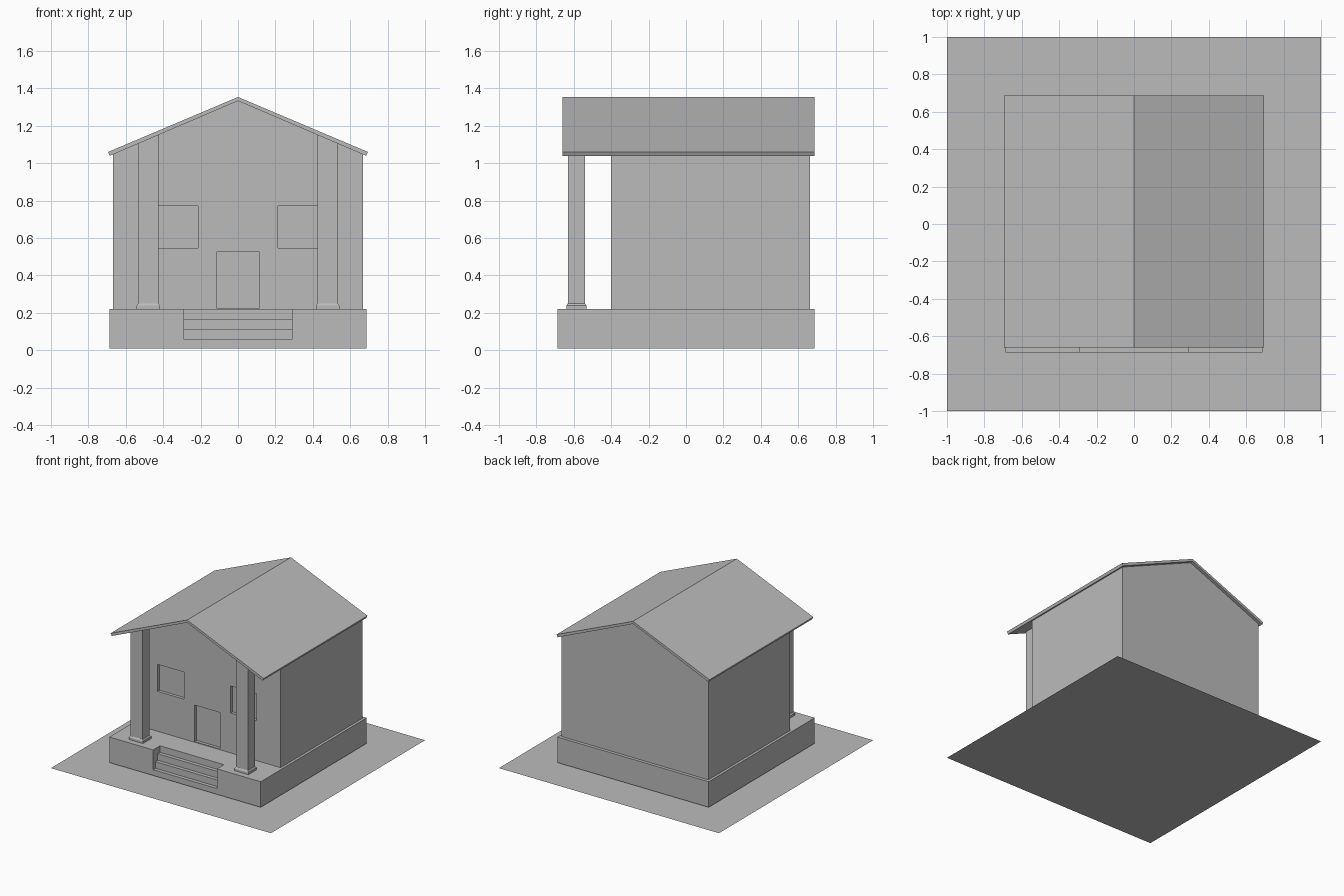
import bpy
import bmesh

default = bpy.data.objects.get("Cube")
if default:
    bpy.data.objects.remove(default, do_unlink=True)

GREY = (0.5, 0.5, 0.5, 1)
plaster = bpy.data.materials.new("plain_grey")
plaster.diffuse_color = GREY
plaster.use_nodes = True
plaster.node_tree.nodes["Principled BSDF"].inputs["Base Color"].default_value = GREY


def add_object(name, bm):
    bmesh.ops.recalc_face_normals(bm, faces=bm.faces)
    mesh = bpy.data.meshes.new(name)
    bm.to_mesh(mesh)
    bm.free()
    mesh.materials.append(plaster)
    obj = bpy.data.objects.new(name, mesh)
    bpy.context.collection.objects.link(obj)
    return obj


def prism(name, profile, axis, start, end):
    """Extrude a closed profile along x (points are y, z) or y (points are x, z)."""
    bm = bmesh.new()
    place = (lambda p: (start, *p)) if axis == "x" else (lambda p: (p[0], start, p[1]))
    face = bm.faces.new([bm.verts.new(place(p)) for p in profile])
    grown = bmesh.ops.extrude_face_region(bm, geom=[face])["geom"]
    move = (end - start, 0, 0) if axis == "x" else (0, end - start, 0)
    bmesh.ops.translate(bm, vec=move, verts=[v for v in grown if isinstance(v, bmesh.types.BMVert)])
    return add_object(name, bm)


def box_profile(a0, a1, z0, z1):
    return [(a0, z0), (a1, z0), (a1, z1), (a0, z1)]


def cut(target, cutter):
    """Subtract the cutter, bake the result and drop the helper."""
    mod = target.modifiers.new("cut", "BOOLEAN")
    mod.object = cutter
    mod.operation = "DIFFERENCE"
    mod.solver = "EXACT"
    depsgraph = bpy.context.evaluated_depsgraph_get()
    baked = bpy.data.meshes.new_from_object(target.evaluated_get(depsgraph))
    target.modifiers.clear()
    target.data = baked
    bpy.data.objects.remove(cutter, do_unlink=True)


# Roof underside height at a distance from the ridge
RIDGE, SLOPE = 1.333, 0.428


def under_roof(x):
    return RIDGE - SLOPE * abs(x)


# Ground sheet
bm = bmesh.new()
bmesh.ops.create_grid(bm, x_segments=1, y_segments=1, size=1)
add_object("ground_sheet", bm)

# Plinth with steps cut into its front
EDGE, FLOOR = 0.688, 0.22
plinth = prism("plinth", box_profile(-EDGE, EDGE, 0.01, FLOOR), "y", -EDGE, EDGE)
TREAD, RISE, LOWEST = 0.03, 0.054, 0.058
steps = [(-0.8, 0.3), (-0.8, LOWEST)]
for i in range(3):
    y = -EDGE + TREAD * (i + 1)
    steps += [(y, LOWEST + RISE * i), (y, LOWEST + RISE * (i + 1))]
steps[-1] = (steps[-1][0], 0.3)
cut(plinth, prism("step_cutter", steps, "x", -0.29, 0.29))

# House body with gable ends
WALL, FRONT = 0.667, -0.4
gable = [(-WALL, FLOOR), (WALL, FLOOR), (WALL, under_roof(WALL)),
         (0, RIDGE), (-WALL, under_roof(WALL))]
house = prism("house_walls", gable, "y", FRONT, 0.662)

# Recessed door and windows
openings = [(-0.115, 0.115, 0.226, 0.525), (-0.45, -0.213, 0.548, 0.77),
            (0.213, 0.45, 0.548, 0.77)]
for opening in openings:
    cut(house, prism("opening_cutter", box_profile(*opening), "y", -0.5, FRONT + 0.025))

# Gabled roof slab
EAVE = 0.685
roof = [(0, RIDGE), (EAVE, under_roof(EAVE)), (EAVE + 0.01, 1.06), (0, 1.354),
        (-EAVE - 0.01, 1.06), (-EAVE, under_roof(EAVE))]
prism("roof", roof, "y", -0.66, 0.688)

# Porch columns with flared feet
IN, OUT = 0.425, 0.533
for side, word in ((1, "left"), (-1, "right")):
    shaft = [(side * IN, FLOOR), (side * OUT, FLOOR),
             (side * OUT, under_roof(OUT)), (side * IN, under_roof(IN))]
    prism(word + "_column", shaft, "y", -0.632, -0.54)
    bm = bmesh.new()
    bmesh.ops.create_cube(bm, size=1)
    for v in bm.verts:
        v.co.x = side * (IN + OUT) / 2 + v.co.x * 0.126
        v.co.y = -0.586 + v.co.y * 0.108
        v.co.z = FLOOR if v.co.z < 0 else 0.238
    top = max(bm.faces, key=lambda f: f.calc_center_median().z)
    collar = bmesh.ops.extrude_face_region(bm, geom=[top])["geom"]
    bm.faces.remove(top)
    for v in (g for g in collar if isinstance(g, bmesh.types.BMVert)):
        v.co.x = side * (IN + OUT) / 2 + (v.co.x - side * (IN + OUT) / 2) * 0.86
        v.co.y = -0.586 + (v.co.y + 0.586) * 0.86
        v.co.z = 0.25
    add_object(word + "_column_foot", bm)
